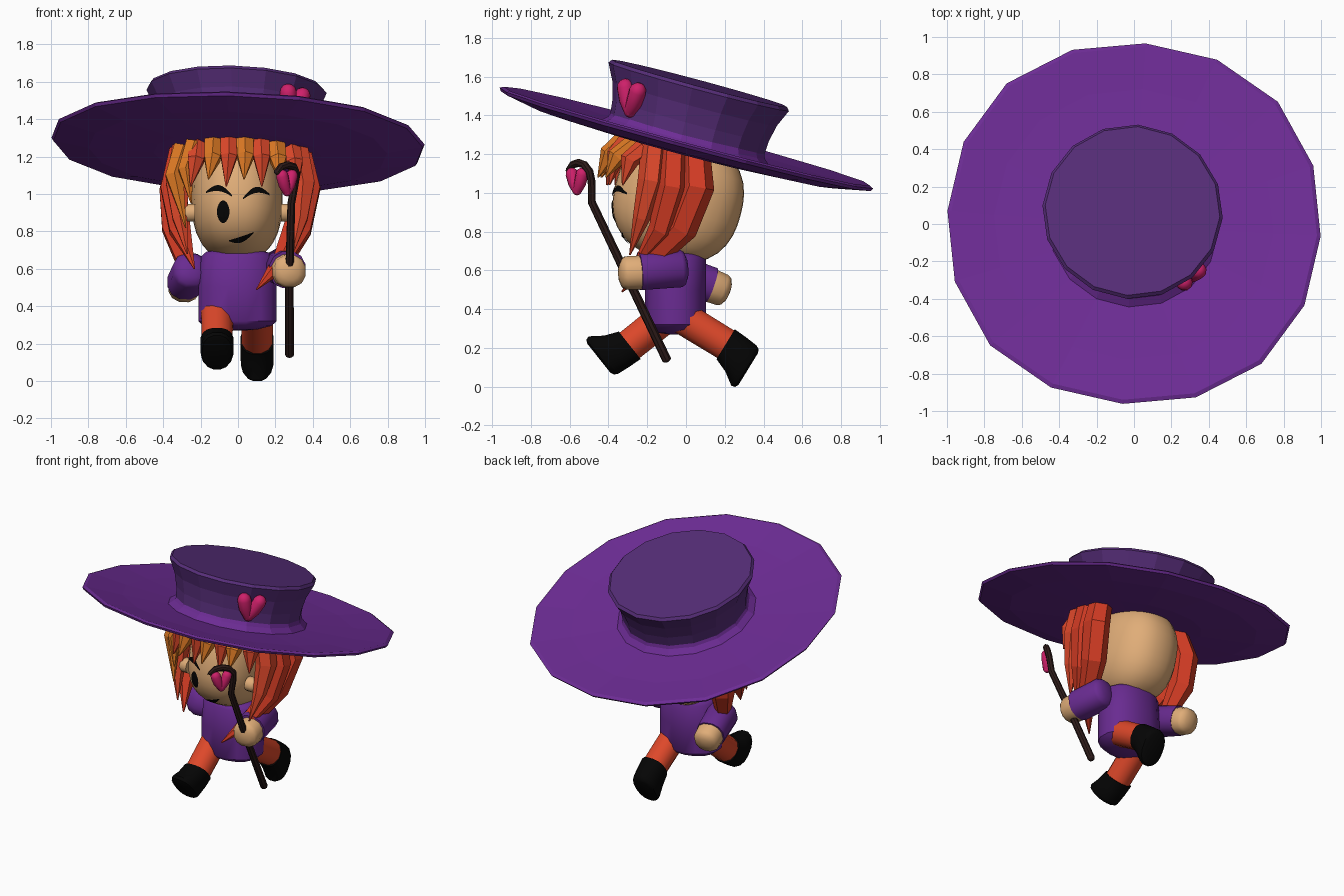
import bpy, bmesh, math
from mathutils import Vector, Matrix
from mathutils.bvhtree import BVHTree

if "Cube" in bpy.data.objects:
    bpy.data.objects.remove(bpy.data.objects["Cube"])


def material(name, r, g, b):
    m = bpy.data.materials.new(name)
    lin = [((c / 255 + 0.055) / 1.055) ** 2.4 if c > 10 else c / 255 / 12.92 for c in (r, g, b)]
    m.diffuse_color = (*lin, 1)
    m.use_nodes = True
    m.node_tree.nodes["Principled BSDF"].inputs["Base Color"].default_value = m.diffuse_color
    return m


SKIN = material("skin", 224, 173, 120)
PURPLE = material("purple", 109, 44, 149)
SHIRT = material("shirt purple", 105, 43, 145)
DARK = material("dark purple", 86, 45, 120)
RED = material("red orange", 222, 72, 42)
HAIR = material("hair red", 212, 60, 36)
ORANGE = material("orange", 222, 122, 36)
BLACK = material("black", 5, 5, 5)
BROWN = material("dark brown", 45, 27, 25)
PINK = material("pink", 206, 32, 106)


def finish(name, bm, mat, smooth=True):
    bmesh.ops.recalc_face_normals(bm, faces=bm.faces)
    me = bpy.data.meshes.new(name)
    bm.to_mesh(me)
    me.materials.append(mat)
    ob = bpy.data.objects.new(name, me)
    bpy.context.collection.objects.link(ob)
    if smooth:
        bpy.ops.object.select_all(action='DESELECT')
        ob.select_set(True)
        bpy.context.view_layer.objects.active = ob
        bpy.ops.object.shade_smooth_by_angle(angle=math.radians(40))
    return ob


def tube(name, pts, radii, mat, sides=8, caps=(0, 0), ref=(1, 0, 0), axis=None, smooth=True, box=1):
    """Loft rings along a path; caps round the ends, box below 1 squares the section."""
    pts = [Vector(p) for p in pts]
    rad = [r if isinstance(r, tuple) else (r, r) for r in radii]
    tan = [(pts[min(i + 1, len(pts) - 1)] - pts[max(i - 1, 0)]).normalized() for i in range(len(pts))]
    if axis:
        tan = [Vector(axis)] * len(pts)
    rings = list(zip(pts, rad, tan))

    def cap(p, r, t, sign, k):
        return [(p + t * sign * r[0] * k * math.sin(math.radians(a)),
                 (r[0] * math.cos(math.radians(a)), r[1] * math.cos(math.radians(a))), t)
                for a in (30, 58, 80)] if k else []
    rings = cap(*rings[0], -1, caps[0])[::-1] + rings + cap(*rings[-1], 1, caps[1])
    power = lambda c: math.copysign(abs(c) ** box, c)
    bm = bmesh.new()
    loops = []
    for p, r, t in rings:
        u = Vector(ref)
        u = (u - t * u.dot(t)).normalized()
        v = t.cross(u)
        loops.append([bm.verts.new(p + u * r[0] * power(math.cos(a)) + v * r[1] * power(math.sin(a)))
                      for a in (2 * math.pi * (i + 0.5) / sides for i in range(sides))])
    for a, b in zip(loops, loops[1:]):
        for i in range(sides):
            j = (i + 1) % sides
            bm.faces.new((a[i], a[j], b[j], b[i]))
    bm.faces.new(loops[0])
    bm.faces.new(loops[-1])
    return finish(name, bm, mat, smooth)


# Hat: 16-sided, tilted back with a slight roll
HAT = (Matrix.Translation((0, 0, 1.275)) @ Matrix.Rotation(math.radians(-15), 4, 'X')
       @ Matrix.Rotation(math.radians(2), 4, 'Y') @ Matrix.Rotation(math.radians(-3.5), 4, 'Z'))


def lathe(name, profile, mat, bulge=0, shift=(0, 0)):
    bm = bmesh.new()
    vs = [bm.verts.new((r, 0, z)) for r, z in profile]
    es = [bm.edges.new(p) for p in zip(vs, vs[1:])]
    bmesh.ops.spin(bm, geom=vs + es, axis=(0, 0, 1), cent=(0, 0, 0), steps=16, angle=2 * math.pi)
    bmesh.ops.remove_doubles(bm, verts=bm.verts, dist=1e-4)
    for v in bm.verts:
        k = 1 + bulge * v.co.xy.length_squared * math.sin(2 * math.atan2(v.co.y, v.co.x)) ** 2
        v.co = Vector((v.co.x * k + shift[0] * v.co.z, v.co.y * k + shift[1] * v.co.z, v.co.z))
    bm.transform(HAT)
    finish(name, bm, mat, False)


lathe("hat_brim", [(0, -0.055), (0.45, -0.065), (0.8, -0.045), (0.99, -0.008), (1, 0.008), (0.98, 0.018),
                   (0.75, -0.005), (0.455, -0.02), (0.42, 0.01), (0.405, 0.045), (0, 0.045)], PURPLE, 0.028)
lathe("hat_crown", [(0, 0.03), (0.412, 0.03), (0.418, 0.1), (0.44, 0.19), (0.483, 0.28),
                    (0.468, 0.298), (0, 0.298)], DARK, 0, (-0.06, -0.03))


def heart(name, c, normal, up, s):
    c, n, up = Vector(c), Vector(normal).normalized(), Vector(up)
    up = (up - n * up.dot(n)).normalized()
    side = up.cross(n)
    for k, tag in ((-1, "left"), (1, "right")):
        p = [c + (side * k * x + up * z) * s for x, z in ((0.05, 0.05), (0.028, -0.015), (0.0, -0.066))]
        tube(f"{name}_{tag}", p, [0.045 * s, 0.042 * s, 0.032 * s], PINK, 10, (1, 1), n)


az = math.radians(-45)
out = HAT.to_3x3() @ Vector((math.cos(az), math.sin(az), -0.25))
heart("hat_heart", HAT @ Vector((0.44 * math.cos(az), 0.44 * math.sin(az), 0.14)), out,
      HAT.to_3x3() @ Vector((0, 0, 1)), 1.0)

# Head: boxy ellipsoid tilted with the hat
bm = bmesh.new()
bmesh.ops.create_uvsphere(bm, u_segments=28, v_segments=18, radius=1)
for v in bm.verts:
    v.co /= sum(abs(c) ** 2.4 for c in v.co) ** (1 / 2.4)
bm.transform(Matrix.Translation((-0.005, -0.04, 0.97)) @ Matrix.Rotation(math.radians(-15), 4, 'X')
             @ Matrix.Diagonal((0.243, 0.333, 0.322, 1)))
tree = BVHTree.FromBMesh(bm)
finish("head", bm, SKIN)
for k, tag in ((-1, "left"), (1, "right")):
    tube(f"ear_{tag}", [(k * 0.23, -0.21, 0.9), (k * 0.275, -0.21, 0.9)], [0.05, 0.05], SKIN, 10,
         (0, 0.6), (0, 0, 1))


# Face details: thin plates laid on the head
def face_plate(name, x0, x1, low, high, n=14):
    bm = bmesh.new()
    cols = []
    for i in range(n + 1):
        t = 0.01 + 0.98 * i / n
        x = x0 + (x1 - x0) * t
        col = []
        for j in range(5):
            z = low(t) + (high(t) - low(t)) * j / 4
            hit = tree.ray_cast(Vector((x, -2, z)), Vector((0, 1, 0)))[0]
            col.append(bm.verts.new((x, hit.y - 0.008, z)))
        cols.append(col)
    for a, b in zip(cols, cols[1:]):
        for j in range(4):
            bm.faces.new((a[j], b[j], b[j + 1], a[j + 1]))
    finish(name, bm, BLACK, False)


arc = lambda t: math.sin(math.pi * t)
face_plate("eye", -0.113, -0.045, lambda t: 0.905 - 0.06 * arc(t) ** 0.5, lambda t: 0.905 + 0.06 * arc(t) ** 0.5)
face_plate("eyebrow", -0.172, -0.03, lambda t: 1.005 - 0.02 * t + 0.02 * arc(t),
           lambda t: 1.012 - 0.02 * t + 0.045 * arc(t))
face_plate("winking_eye", 0.025, 0.17, lambda t: 0.97 + 0.022 * t + 0.025 * arc(t),
           lambda t: 0.977 + 0.022 * t + 0.05 * arc(t))
face_plate("mouth", -0.05, 0.085, lambda t: 0.748 + 0.045 * t - 0.03 * arc(t),
           lambda t: 0.752 + 0.045 * t - 0.002 * arc(t))


# Hair: flat-faced spikes
def spike(name, pts, radii, mat):
    tube(name, pts, radii + [0.004], mat, 6, smooth=False)


for i in range(7):  # fringe, alternating colours
    x = -0.225 + 0.088 * i
    back, drop = 0.9 * x * x, 0.7 * x * x
    o = i % 2
    spike(f"fringe_{i}", [(x * 0.95, -0.30 + back, 1.29 - drop), (x, -0.375 - 0.025 * o + back, 1.2 - drop / 2),
                          (x * 1.08 - 0.01, -0.41 - 0.045 * o + back, 1.04 + 0.04 * o)],
          [0.055, 0.05], ORANGE if o else RED)
LOCKS = {
    "long_lock_left": [(-0.3, 0.07, 1.2), (-0.345, 0.1, 1.02), (-0.335, 0.07, 0.82), (-0.29, 0.0, 0.66),
                       (-0.2, -0.1, 0.52)],
    "long_lock_right": [(0.32, 0.05, 1.21), (0.365, 0.06, 1.03), (0.32, -0.02, 0.82), (0.235, -0.19, 0.64),
                        (0.10, -0.33, 0.49)]}
for name, path in LOCKS.items():
    spike(name, path, [0.075, 0.087, 0.082, 0.055], HAIR)
for k, tag in ((-1, "left"), (1, "right")):  # side locks
    w = k * (0.97 if k < 0 else 1.04)
    spike(f"middle_lock_{tag}", [(w * 0.31, -0.06, 1.24), (w * 0.355, -0.07, 1.03), (w * 0.32, -0.13, 0.81),
                                 (w * 0.24, -0.28, 0.6)], [0.075, 0.08, 0.065], HAIR)
    spike(f"front_lock_{tag}", [(w * 0.3, -0.16, 1.25), (w * 0.335, -0.18, 1.06), (w * 0.32, -0.23, 0.87),
                                (w * 0.28, -0.29, 0.68)], [0.07, 0.07, 0.045], RED)
spike("orange_lock_wide", [(-0.29, -0.21, 1.25), (-0.34, -0.25, 1.1), (-0.28, -0.32, 0.82)], [0.06, 0.055], ORANGE)
spike("orange_lock_narrow", [(-0.23, -0.26, 1.27), (-0.28, -0.31, 1.13), (-0.25, -0.36, 0.95)], [0.055, 0.045], ORANGE)

# Body
tube("shirt", [(-0.003, -0.055, 0.32), (-0.003, -0.055, 0.5), (0, -0.05, 0.66)],
     [(0.213, 0.16), (0.213, 0.16), (0.2, 0.155)], SHIRT, 16, (0.24, 0.27), box=0.9)

# Arms with hands
tube("sleeve_right", [(0.23, -0.03, 0.61), (0.265, -0.24, 0.595)], [0.1, 0.1], SHIRT, 12, (0.4, 0), box=0.9)
tube("hand_right", [(0.265, -0.23, 0.59), (0.277, -0.31, 0.587)], [0.09, 0.088], SKIN, 12, (0, 0.45), box=0.9)
tube("sleeve_left", [(-0.25, -0.06, 0.59), (-0.285, 0.13, 0.525)], [0.1, 0.095], SHIRT, 12, (0.5, 0), box=0.85)
tube("hand_left", [(-0.28, 0.12, 0.525), (-0.29, 0.185, 0.5)], [0.09, 0.086], SKIN, 12, (0, 0.5), box=0.88)


# Legs with flared shoes, in a running stride
def leg(tag, x, ankle_y, ankle_z, d, toe):
    a, d, f = Vector((x, ankle_y, ankle_z)), Vector((0, *d)).normalized(), Vector((0, *toe)).normalized()
    tube(f"leg_{tag}", [a - d * 0.3, a + d * 0.01], [0.088, 0.086], RED, 12)
    rows = ((-0.012, 0, 0.092, 0.09), (0.06, 0.018, 0.105, 0.09), (0.125, 0.045, 0.125, 0.088),
            (0.145, 0.047, 0.117, 0.08), (0.154, 0.047, 0.098, 0.062))
    tube(f"shoe_{tag}", [a + d * t + f * o for t, o, _, _ in rows], [(l, w) for _, _, l, w in rows],
         BLACK, 16, ref=f, axis=d, box=0.85)


leg("left", -0.112, -0.30, 0.206, (-0.78, -0.62), (-0.62, 0.78))
leg("right", 0.102, 0.215, 0.213, (0.85, -0.52), (-0.52, -0.85))

# Walking cane with hooked top and heart
tube("cane", [(0.275, -0.1, 0.14), (0.275, -0.3, 0.56), (0.285, -0.485, 0.95), (0.305, -0.487, 1.06),
              (0.312, -0.498, 1.11), (0.298, -0.525, 1.145), (0.265, -0.555, 1.155), (0.23, -0.585, 1.145),
              (0.207, -0.605, 1.115)],
     [0.024, 0.023, 0.021, 0.021, 0.021, 0.021, 0.021, 0.02, 0.018], BROWN, 8, (0.6, 0.6), (0.8, -0.6, 0.1))
heart("cane_heart", (0.262, -0.562, 1.06), (0.72, -0.7, 0), (0, 0, 1), 0.74)
